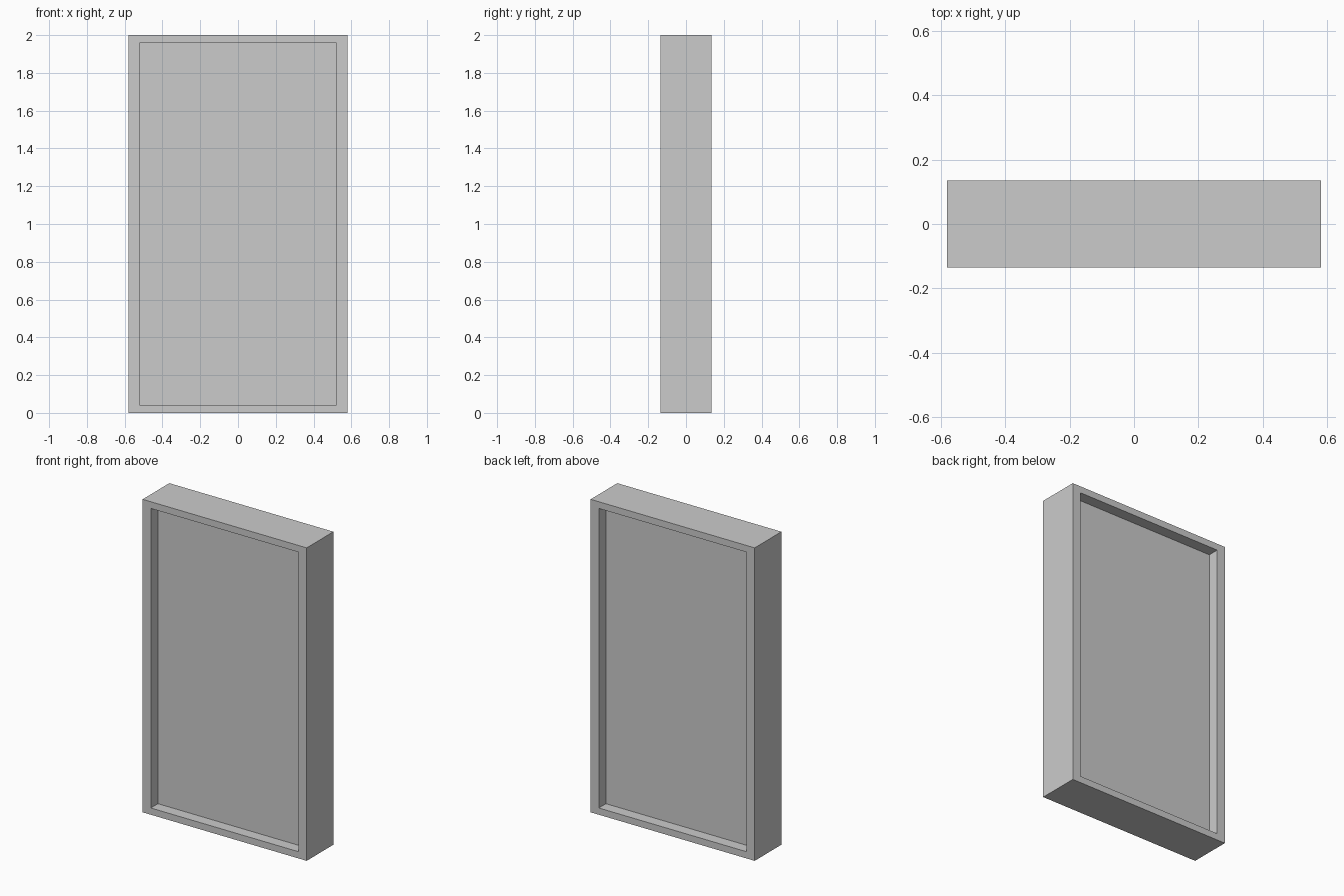
import bpy, bmesh
from mathutils import Vector

if "Cube" in bpy.data.objects:
    bpy.data.objects.remove(bpy.data.objects["Cube"])

W, D, H = 1.16, 0.27, 2.0        # outer size
BORDER_X, BORDER_Z = 0.058, 0.043  # rim widths
RECESS = 0.072                   # panel depth on each side

bm = bmesh.new()

# Outer block
bmesh.ops.create_cube(bm, size=1)
bmesh.ops.scale(bm, vec=(W, D, H), verts=bm.verts)
bm.normal_update()


def recess_panel(face):
    """Inset a rim on the face and sink the panel inside it."""
    inward = -face.normal.copy()
    bmesh.ops.inset_individual(bm, faces=[face], thickness=0.02)
    for v in face.verts:
        v.co.x = (W / 2 - BORDER_X) * (1 if v.co.x > 0 else -1)
        v.co.z = (H / 2 - BORDER_Z) * (1 if v.co.z > 0 else -1)
    sunk = bmesh.ops.extrude_discrete_faces(bm, faces=[face])["faces"][0]
    bmesh.ops.translate(bm, vec=inward * RECESS, verts=sunk.verts)


# Recessed panels, front and back
for f in [f for f in bm.faces if abs(f.normal.y) > 0.9]:
    recess_panel(f)

bmesh.ops.translate(bm, vec=Vector((0, 0, H / 2)), verts=bm.verts)
bmesh.ops.recalc_face_normals(bm, faces=bm.faces)

mesh = bpy.data.meshes.new("framed_panel")
bm.to_mesh(mesh)
bm.free()
bpy.context.collection.objects.link(bpy.data.objects.new("framed_panel", mesh))
